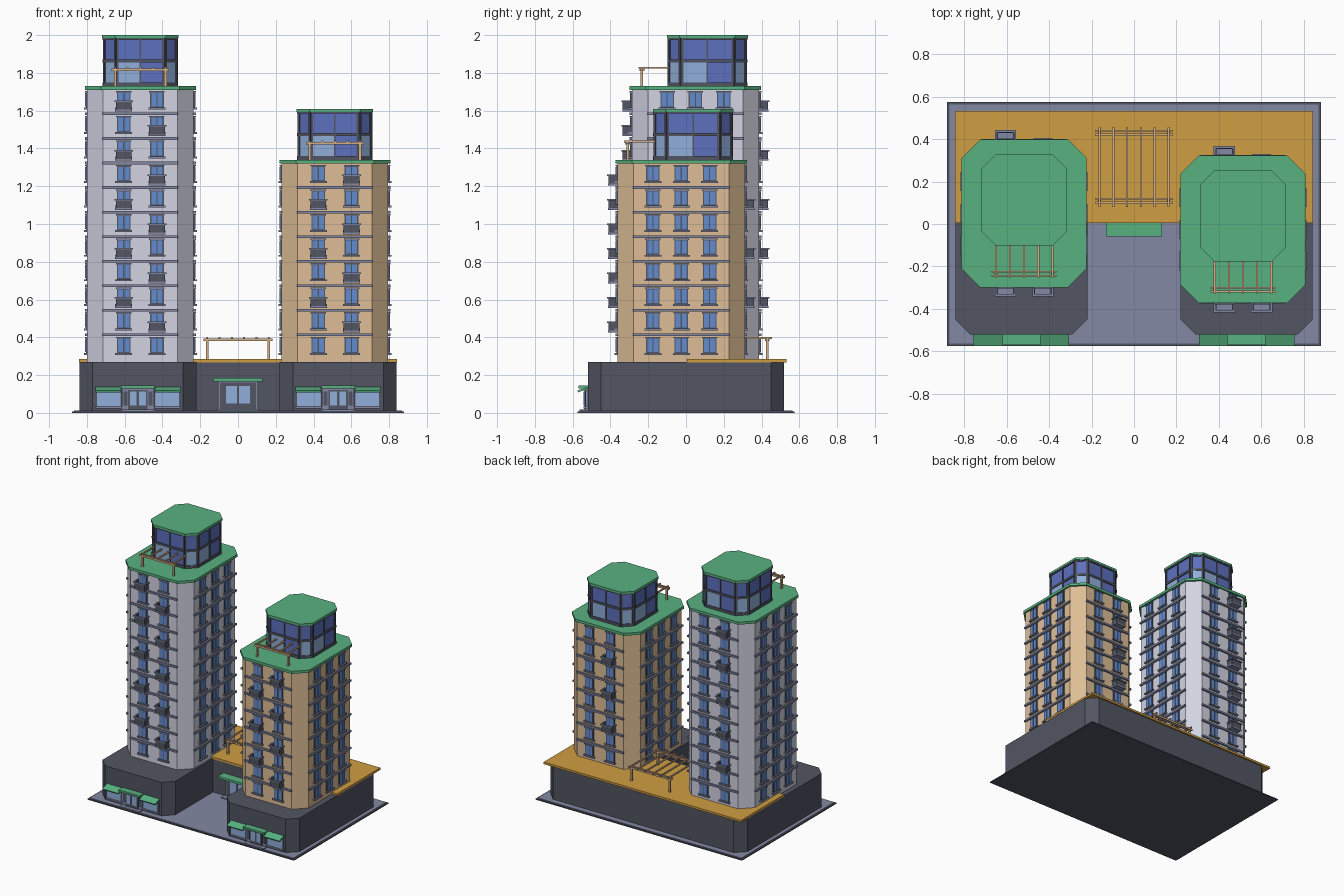
import bpy, bmesh, math
from mathutils import Matrix, Vector

cube = bpy.data.objects.get("Cube")
if cube:
    bpy.data.objects.remove(cube, do_unlink=True)

COLOURS = {
    "pale_grey": (210, 212, 226), "beige": (222, 190, 150), "slate": (130, 136, 163),
    "charcoal": (82, 85, 98), "ochre": (207, 158, 66), "green": (88, 178, 128),
    "deep_blue": (93, 112, 190), "window_blue": (100, 140, 208),
    "light_blue": (145, 175, 218), "wood": (214, 176, 138),
}
NAMES = list(COLOURS)
MATS = []
for name, rgb in COLOURS.items():
    linear = [((c / 255 + 0.055) / 1.055) ** 2.4 for c in rgb] + [1]
    mat = bpy.data.materials.new(name)
    mat.use_nodes = True
    mat.diffuse_color = linear
    mat.node_tree.nodes["Principled BSDF"].inputs["Base Color"].default_value = linear
    MATS.append(mat)


class Part:
    """Collects coloured boxes and prisms into one named object."""

    def __init__(self, name):
        self.name, self.bm, self.used = name, bmesh.new(), []

    def slot(self, colour):
        if colour not in self.used:
            self.used.append(colour)
        return self.used.index(colour)

    def prism(self, pts, z0, z1, colour, M=Matrix()):
        lower = [self.bm.verts.new(M @ Vector((x, y, z0))) for x, y in pts]
        upper = [self.bm.verts.new(M @ Vector((x, y, z1))) for x, y in pts]
        n = len(pts)
        faces = [self.bm.faces.new(lower[::-1]), self.bm.faces.new(upper)]
        for i in range(n):
            j = (i + 1) % n
            faces.append(self.bm.faces.new((lower[i], lower[j], upper[j], upper[i])))
        for f in faces:
            f.material_index = self.slot(colour)

    def box(self, x0, x1, y0, y1, z0, z1, colour, M=Matrix()):
        self.prism([(x0, y0), (x1, y0), (x1, y1), (x0, y1)], z0, z1, colour, M)

    def plate(self, M, u, width, z0, z1, out, colour):
        """Box standing on a wall: u along it, out = how far it sticks out."""
        self.box(u - width / 2, u + width / 2, -out, 0.002, z0, z1, colour, M)

    def finish(self):
        bmesh.ops.recalc_face_normals(self.bm, faces=self.bm.faces[:])
        mesh = bpy.data.meshes.new(self.name)
        self.bm.to_mesh(mesh)
        self.bm.free()
        for c in self.used:
            mesh.materials.append(MATS[NAMES.index(c)])
        bpy.context.collection.objects.link(bpy.data.objects.new(self.name, mesh))


def octagon(cx, cy, a, b, c):
    """Chamfered rectangle, counter-clockwise from the front edge."""
    pts = [(c - a, -b), (a - c, -b), (a, c - b), (a, b - c),
           (a - c, b), (c - a, b), (-a, b - c), (-a, c - b)]
    return [(cx + x, cy + y) for x, y in pts]


def walls(pts):
    """Local frame (x along wall, -y outward) and length of every edge."""
    result = []
    for i, p in enumerate(pts):
        p, q = Vector(p), Vector(pts[(i + 1) % len(pts)])
        d, mid = q - p, (p + q) / 2
        M = Matrix.Translation((mid.x, mid.y, 0)) @ Matrix.Rotation(math.atan2(d.y, d.x), 4, "Z")
        result.append((M, d.length))
    return result


def window(part, M, u, z):
    part.plate(M, u, 0.072, z + 0.032, z + 0.117, 0.007, "charcoal")
    for s in (-1, 1):
        part.plate(M, u + s * 0.0165, 0.027, z + 0.04, z + 0.11, 0.010, "window_blue")
    part.plate(M, u, 0.09, z + 0.024, z + 0.034, 0.017, "slate")
    part.plate(M, u, 0.082, z + 0.113, z + 0.12, 0.012, "slate")


def balcony(part, M, u, z):
    part.plate(M, u, 0.09, z + 0.012, z + 0.022, 0.05, "slate")
    part.box(u - 0.042, u + 0.042, -0.048, -0.042, z + 0.022, z + 0.062, "charcoal", M)
    part.box(u - 0.05, u + 0.05, -0.055, -0.043, z + 0.062, z + 0.07, "slate", M)
    for s in (-1, 1):
        part.plate(M, u + s * 0.039, 0.006, z + 0.022, z + 0.062, 0.045, "charcoal")
        part.plate(M, u + s * 0.045, 0.01, z + 0.062, z + 0.07, 0.045, "slate")


def pergola(name, x0, x1, y0, y1, z0, z1, slats, beam_ys):
    part = Part(name)
    r = 0.007
    for y in beam_ys:
        for x in (x0, x1):
            part.box(x - r, x + r, y - r, y + r, z0, z1 - 0.012, "wood")
        for s in (-1, 1):
            part.box(x0 - 0.02, x1 + 0.02, y + s * 0.009 - 0.004, y + s * 0.009 + 0.004,
                     z1 - 0.022, z1 - 0.008, "wood")
    for i in range(slats):
        x = x0 + (x1 - x0) * i / (slats - 1)
        part.box(x - 0.005, x + 0.005, y0, y1, z1 - 0.010, z1, "wood")
    part.finish()


def tower(side, cx, cy, floors, colour):
    base, pitch = 0.283, 0.13
    top = base + floors * pitch
    outline = octagon(cx, cy, 0.282, 0.337, 0.085)
    body = Part(side + "_tower_walls")
    body.prism(outline, 0.27, top, colour)
    body.finish()

    # floor bands, windows and balconies on the four main walls
    bands, panes = Part(side + "_floor_bands"), Part(side + "_windows")
    rails = Part(side + "_balconies")
    for k, (M, length) in enumerate(walls(outline)[::2]):
        for f in range(floors):
            z = base + f * pitch
            if f:
                bands.plate(M, 0, length + 0.006, z - 0.007, z + 0.007, 0.012, "slate")
            for u in ((-0.088, 0.088), (-0.15, 0, 0.15))[k % 2]:
                window(panes, M, u, z)
            if f and k == 0:
                balcony(rails, M, 0.088 if f % 2 else -0.088, z)
            if f and k == 2 and f % 2 == 0:
                balcony(rails, M, 0.088, z)
    for part in (bands, panes, rails):
        part.finish()

    # main roof slab
    roof = Part(side + "_roof")
    roof.prism(octagon(cx, cy, 0.294, 0.348, 0.087), top - 0.003, top + 0.017, "green")
    roof.finish()

    # glazed penthouse
    z0, py = top + 0.017, cy + 0.063
    z1 = z0 + 0.257
    shell = octagon(cx, py, 0.192, 0.204, 0.065)
    glass = Part(side + "_penthouse")
    glass.prism(shell, z0, z1, "deep_blue")
    for k, (M, length) in enumerate(walls(shell)):
        half = length / 2
        if k % 2:
            glass.plate(M, 0, length, z0, z0 + 0.13, 0.003, "light_blue")
        else:
            glass.plate(M, -half / 2, half, z0, z0 + 0.13, 0.003, "light_blue")
            glass.plate(M, 0, 0.008, z0, z1, 0.007, "charcoal")
        for u in (0.006 - half, half - 0.006):
            glass.plate(M, u, 0.012, z0, z1, 0.007, "charcoal")
        for z, h in ((z0, 0.02), (z0 + 0.125, 0.016), (z1 - 0.012, 0.012)):
            glass.plate(M, 0, length, z, z + h, 0.008, "charcoal")
    glass.finish()
    cap = Part(side + "_penthouse_roof")
    cap.prism(octagon(cx, py, 0.202, 0.214, 0.067), z1 - 0.003, z1 + 0.013, "green")
    cap.finish()
    front = py - 0.19
    pergola(side + "_roof_pergola", cx - 0.133, cx + 0.133, front - 0.175, front - 0.01,
            z0, z0 + 0.102, 5, [front - 0.157])


# ground slab with a dark rim
ground = Part("ground")
ground.box(-0.88, 0.88, -0.575, 0.575, 0, 0.008, "charcoal")
ground.box(-0.868, 0.868, -0.563, 0.563, 0.006, 0.012, "slate")
ground.finish()

# U-shaped podium with chamfered corners
half = [(0.22, 0.01), (0.22, -0.45), (0.29, -0.52), (0.77, -0.52),
        (0.84, -0.45), (0.84, 0.45), (0.77, 0.52)]
podium = Part("podium")
podium.prism(half + [(-x, y) for x, y in reversed(half)], 0.01, 0.27, "charcoal")
podium.finish()
terrace = Part("terrace")
terrace.box(-0.842, 0.842, 0.005, 0.532, 0.268, 0.284, "ochre")
terrace.finish()
pergola("terrace_pergola", -0.163, 0.163, 0.08, 0.455, 0.28, 0.402, 6, [0.11, 0.43])

tower("left_side_grey", -0.517, 0.05, 11, "pale_grey")
tower("right_side_beige", 0.513, -0.025, 8, "beige")

# shop fronts on both wings
for label, cx in (("grey_wing", -0.53), ("beige_wing", 0.53)):
    shop = Part(label + "_shop_front")
    M = Matrix.Translation((cx, -0.52, 0))
    for s in (-1, 1):
        shop.plate(M, s * 0.155, 0.135, 0.026, 0.118, 0.008, "slate")
        shop.plate(M, s * 0.155, 0.123, 0.036, 0.115, 0.012, "light_blue")
        shop.plate(M, s * 0.155, 0.14, 0.024, 0.034, 0.022, "slate")
        tilt = Matrix.Translation((0, 0, 0.136)) @ Matrix.Rotation(math.radians(20), 4, "X")
        shop.plate(M @ tilt, s * 0.157, 0.135, -0.008, 0.002, 0.058, "green")
        shop.plate(M, s * 0.025, 0.036, 0.04, 0.112, 0.022, "light_blue")
        shop.plate(M, s * 0.066, 0.022, 0.04, 0.112, 0.016, "charcoal")
    shop.plate(M, 0, 0.17, 0.012, 0.13, 0.012, "slate")
    shop.plate(M, 0, 0.104, 0.012, 0.122, 0.018, "charcoal")
    shop.plate(M, 0, 0.17, 0.01, 0.018, 0.045, "slate")
    shop.plate(M, 0, 0.178, 0.13, 0.144, 0.05, "green")
    shop.finish()

# main entrance in the courtyard
entrance = Part("main_entrance")
M = Matrix.Translation((0, 0.01, 0))
entrance.plate(M, 0, 0.21, 0.012, 0.168, 0.012, "slate")
entrance.plate(M, 0, 0.19, 0.02, 0.16, 0.016, "charcoal")
for s in (-1, 1):
    entrance.plate(M, s * 0.034, 0.058, 0.05, 0.142, 0.02, "light_blue")
entrance.plate(M, 0, 0.23, 0.01, 0.02, 0.05, "slate")
entrance.plate(M, 0, 0.262, 0.167, 0.184, 0.068, "green")
entrance.finish()
